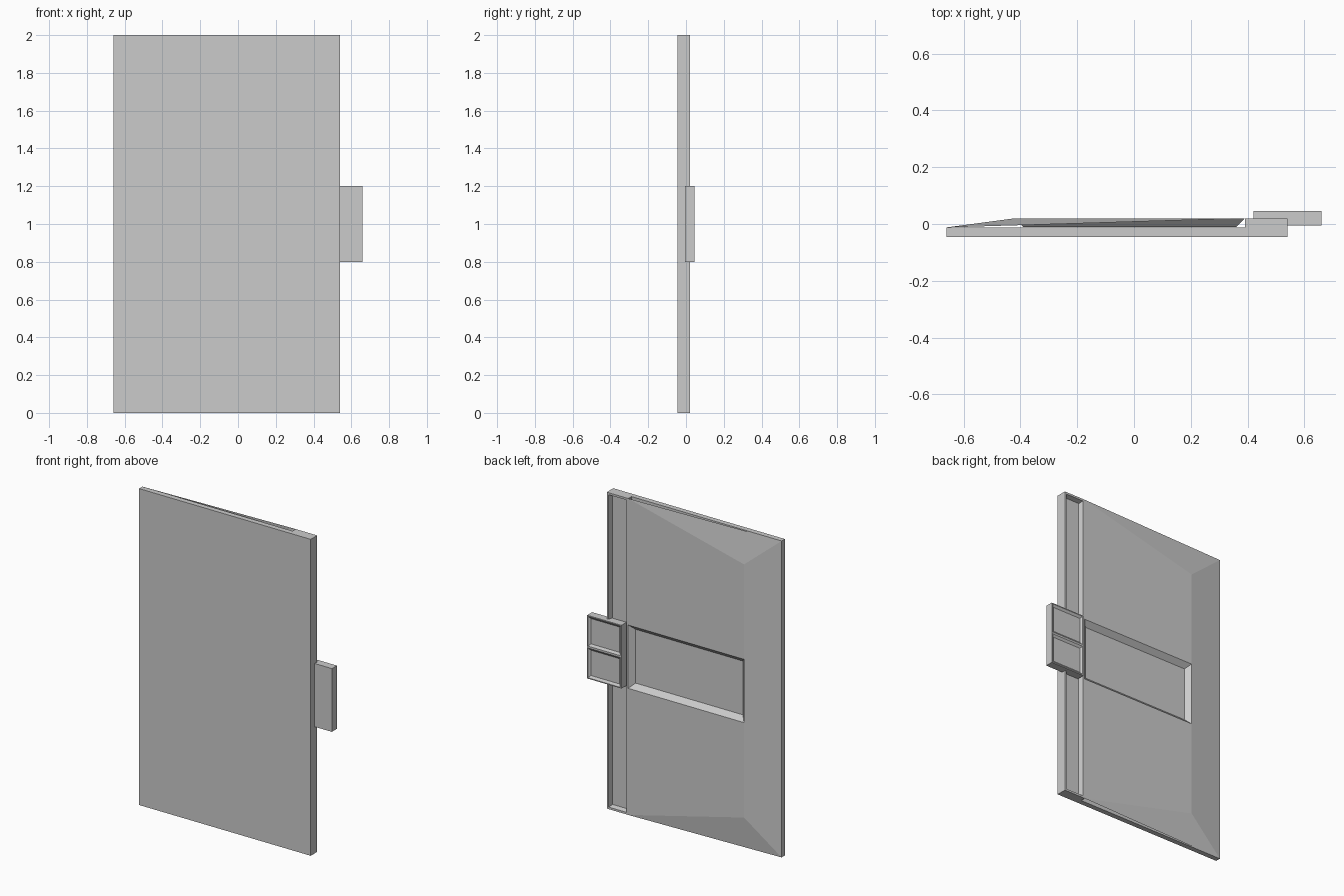
import bpy, bmesh
from mathutils import Vector

if "Cube" in bpy.data.objects:
    bpy.data.objects.remove(bpy.data.objects["Cube"])

grey = bpy.data.materials.new("light grey")
grey.diffuse_color = (0.6, 0.6, 0.6, 1)
grey.use_nodes = True
grey.node_tree.nodes["Principled BSDF"].inputs["Base Color"].default_value = grey.diffuse_color


def finish(name, bm):
    me = bpy.data.meshes.new(name)
    bm.to_mesh(me)
    bm.free()
    me.materials.append(grey)
    ob = bpy.data.objects.new(name, me)
    bpy.context.collection.objects.link(ob)


def box(x0, x1, y0, y1, z0, z1):
    bm = bmesh.new()
    bmesh.ops.create_cube(bm, size=1)
    for v in bm.verts:
        v.co = Vector((x1 if v.co.x > 0 else x0,
                       y1 if v.co.y > 0 else y0,
                       z1 if v.co.z > 0 else z0))
    bm.normal_update()
    return bm


def back_faces(bm):
    return [f for f in bm.faces if f.normal.y > 0.999]


def split_back(bm, z):
    # Cut only the flat back faces at height z
    faces = back_faces(bm)
    geom = set(faces)
    for f in faces:
        geom.update(f.edges)
        geom.update(f.verts)
    bmesh.ops.bisect_plane(bm, geom=list(geom), dist=1e-5,
                           plane_co=(0, 0, z), plane_no=(0, 0, 1))
    bm.normal_update()


def recess(bm, faces, rim, slope, depth):
    # Flat rim, then a sunken floor with sloping walls
    if rim:
        bmesh.ops.inset_individual(bm, faces=faces, thickness=rim, use_even_offset=True)
    bmesh.ops.inset_individual(bm, faces=faces, thickness=slope, depth=-depth,
                               use_even_offset=True)


# Flat front slab
finish("door_slab", box(-0.66, 0.54, -0.045, -0.012, 0, 2))

# Stile along the latch side with a long channel
bm = box(0.39, 0.54, -0.012, 0.02, 0, 2)
recess(bm, back_faces(bm), 0.013, 0.007, 0.03)
finish("latch_stile", bm)

# Raised back panel with tapered edges and a sunken pocket
bm = bmesh.new()
a, b, c, d, e, f = [bm.verts.new(p) for p in (
    (0.39, 0.02, 2), (0.39, 0.02, 0), (-0.42, 0.02, 0.2),
    (-0.42, 0.02, 1.8), (-0.66, -0.012, 2), (-0.66, -0.012, 0))]
for loop in ((a, b, c, d), (d, c, f, e), (a, d, e), (b, f, c)):
    bm.faces.new(loop)
bm.normal_update()
split_back(bm, 0.8)
split_back(bm, 1.2)
pocket = [q for q in back_faces(bm) if abs(q.calc_center_median().z - 1) < 0.1]
recess(bm, pocket, 0, 0.03, 0.03)
finish("back_panel", bm)

# Latch block with two shallow recessed panels
bm = box(0.42, 0.66, -0.005, 0.045, 0.8, 1.2)
split_back(bm, 1.0)
recess(bm, back_faces(bm), 0.006, 0.014, 0.01)
finish("latch_block", bm)
